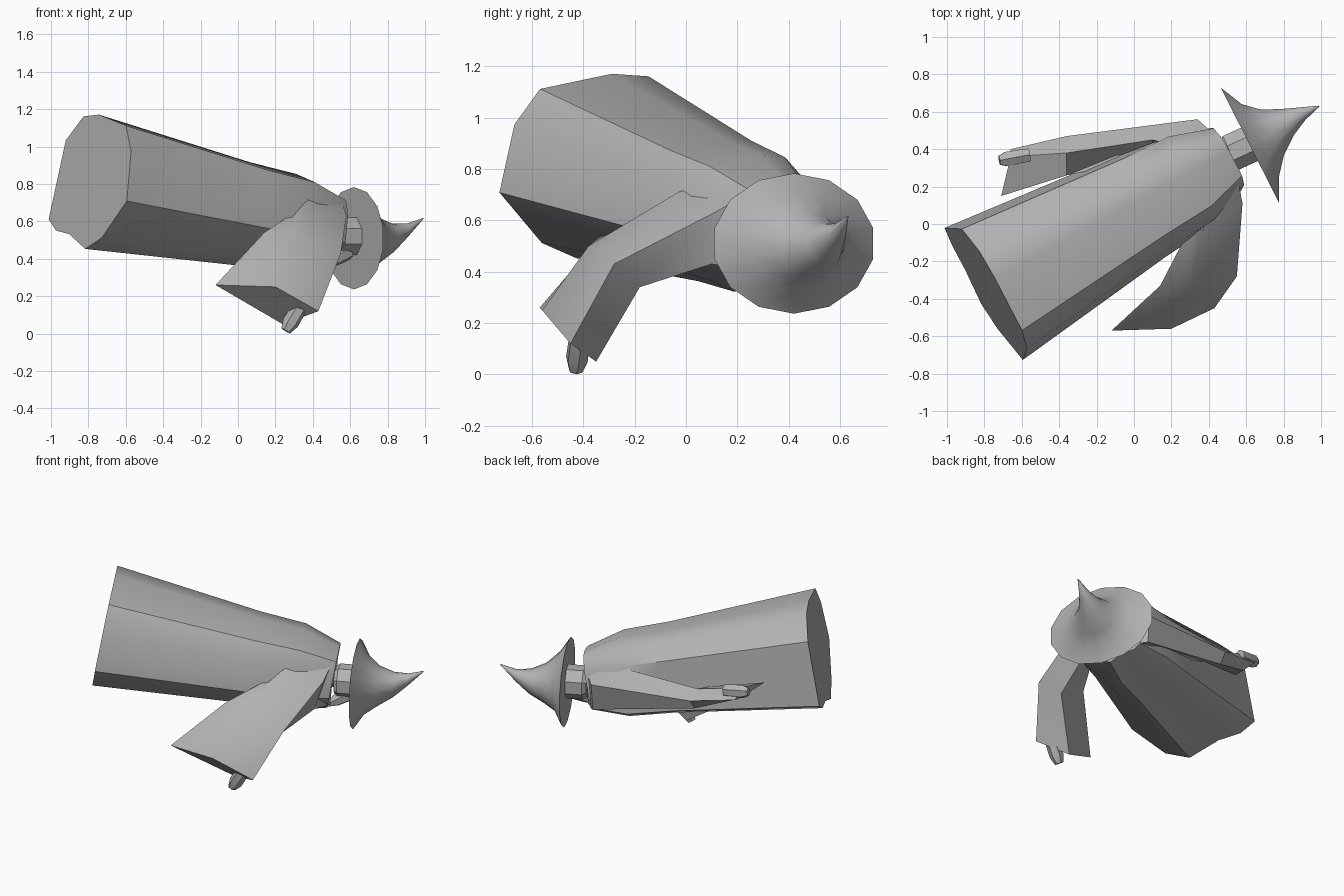
import bpy, bmesh, math
from mathutils import Vector

cube = bpy.data.objects.get("Cube")
if cube:
    bpy.data.objects.remove(cube)

grey = bpy.data.materials.new("plain grey")
grey.use_nodes = True
color = (0.45, 0.45, 0.45, 1)
grey.diffuse_color = color
grey.node_tree.nodes["Principled BSDF"].inputs["Base Color"].default_value = color

# Body frame: spine direction, sideways and upward
spine = Vector((.86, .48, -.18)).normalized()
side = Vector((-.49, .87, 0)).normalized()
rise = spine.cross(side)
hem_centre = Vector((-.785, -.352, .807))


def loft(name, rings, angle=35, cap_start=True, cap_end=True):
    """Skin a list of equal-length point rings."""
    bm = bmesh.new()
    loops = [[bm.verts.new(p) for p in ring] for ring in rings]
    n = len(loops[0])
    for a, b in zip(loops, loops[1:]):
        for i in range(n):
            j = (i + 1) % n
            bm.faces.new((a[i], a[j], b[j], b[i]))
    if cap_start:
        bm.faces.new(loops[0][::-1])
    if cap_end:
        bm.faces.new(loops[-1])
    bmesh.ops.remove_doubles(bm, verts=bm.verts, dist=0.0005)
    bmesh.ops.recalc_face_normals(bm, faces=bm.faces)
    mesh = bpy.data.meshes.new(name)
    bm.to_mesh(mesh)
    bm.free()
    mesh.materials.append(grey)
    ob = bpy.data.objects.new(name, mesh)
    bpy.context.collection.objects.link(ob)
    bpy.ops.object.select_all(action='DESELECT')
    ob.select_set(True)
    bpy.context.view_layer.objects.active = ob
    bpy.ops.object.shade_smooth_by_angle(angle=math.radians(angle))
    return ob


def circle(centre, axis, radius, n, squash=1.0):
    """Ring of points around an axis, squashed vertically."""
    axis = Vector(axis).normalized()
    u = Vector((-axis.y, axis.x, 0)).normalized()
    v = axis.cross(u) * squash
    turn = [2 * math.pi * (i + .5) / n for i in range(n)]
    return [Vector(centre) + radius * (u * math.cos(t) + v * math.sin(t)) for t in turn]


def tube(name, start, end, stops, n, angle=35):
    """Straight tube; stops are (fraction, radius)."""
    a, b = Vector(start), Vector(end)
    return loft(name, [circle(a.lerp(b, f), b - a, r, n) for f, r in stops], angle)


# Robe: uneven hem outline tapering to the shoulders and neckline
hem = [(-.42, -.1), (-.38, .17), (-.28, .31), (.035, .37), (.2, .36), (.35, .23),
       (.4, -.2), (.3, -.26), (.15, -.28), (-.05, -.36), (-.21, -.3)]
stations = [(0, 1, 1), (.95, .74, .77), (1.24, .69, .74), (1.48, .47, .56)]
loft("robe", [[hem_centre + spine * t + side * (h * sh) + rise * (w * sw) for h, w in hem]
              for t, sh, sw in stations], 40)

# Sleeves: four-sided, growing out of the shoulders and flaring to a pointed cuff
loft("left_sleeve", [
    [(.4, .2, .79), (.55, .27, .72), (.53, .26, .4), (.3, .2, .5)],
    [(.37, -.03, .71), (.58, .11, .63), (.52, .1, .43), (.29, -.04, .64)],
    [(.3, -.38, .5), (.55, -.28, .43), (.45, -.18, .34), (.14, -.33, .54)],
    [(.2, -.56, .25), (.43, -.45, .12), (.24, -.35, .05), (-.12, -.57, .26)]], 50)
loft("right_sleeve", [
    [(.35, .38, .8), (.45, .46, .66), (.44, .45, .42), (.3, .34, .5)],
    [(.1, .45, .74), (.34, .56, .62), (.34, .54, .44), (.1, .36, .5)],
    [(-.36, .38, .71), (-.36, .47, .66), (-.36, .42, .59), (-.36, .26, .68)],
    [(-.66, .36, .79), (-.66, .4, .72), (-.63, .32, .69), (-.71, .15, .76)]])

# Hands
fist = [(0, .04), (.75, .045), (1, .028)]
tube("left_hand", (.36, -.41, .19), (.255, -.43, .015), fist, 6)
tube("right_hand", (-.56, .37, .75), (-.72, .34, .77), fist, 6)

# Neck, head and beard
neck_base = hem_centre + spine * 1.44
tube("neck", neck_base, (.6, .42, .52), [(0, .06), (1, .05)], 8)
tube("head", (.495, .37, .52), (.67, .45, .52), [(0, .09), (.12, .108), (1, .108)], 8)
tube("beard", (.58, .39, .44), (.46, .28, .36), [(0, .05), (.5, .04), (1, .004)], 6)

# Hat: wide brim sweeping up into a bent tip
brim_axis = Vector((.89, .45, 0))
hat_rings = [((.62, .42, .51), .355, .77), ((.675, .445, .51), .225, .82),
             ((.74, .49, .5), .14, .9), ((.82, .545, .51), .08, 1),
             ((.9, .59, .55), .038, 1), ((.99, .63, .615), .003, 1)]
loft("hat", [circle(c, brim_axis, r, 14, q) for c, r, q in hat_rings], 50)
